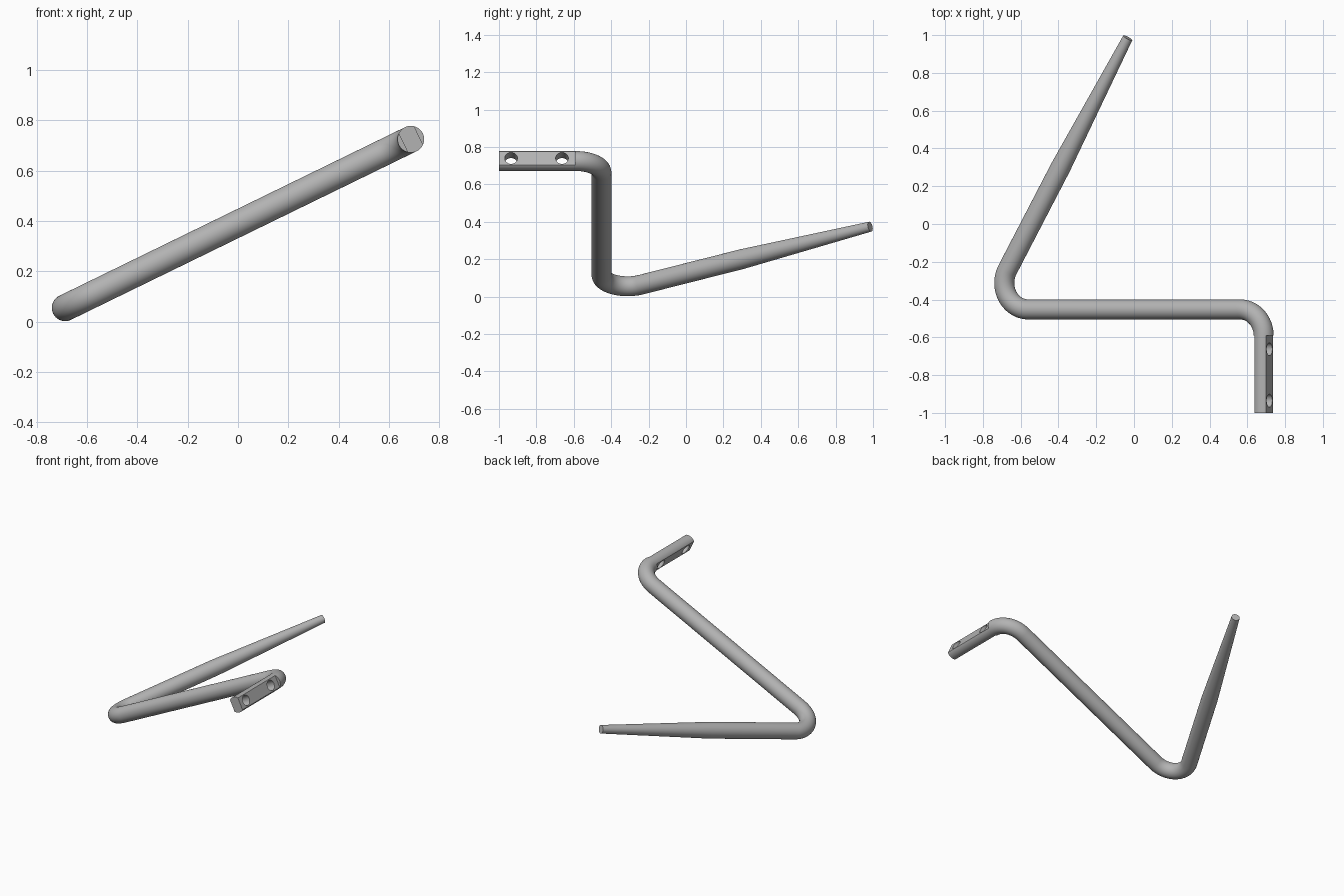
import bpy, bmesh, math
from mathutils import Vector, Matrix

cube = bpy.data.objects.get("Cube")
if cube:
    bpy.data.objects.remove(cube)

SIDES, R, BEND = 64, 0.053, 0.14
TILT = math.radians(26)          # the whole bar lies in one tilted plane
ARM = 0.764                      # half length of the middle run
Y_MID = -0.452
TURN = math.radians(60)
place = Matrix.Translation((0, 0, 0.39)) @ Matrix.Rotation(-TILT, 4, 'Y')

steel = bpy.data.materials.new("grey_steel")
steel.use_nodes = True
GREY = (0.45, 0.45, 0.45, 1)
steel.diffuse_color = GREY
steel.node_tree.nodes["Principled BSDF"].inputs["Base Color"].default_value = GREY


def make_object(name, bm):
    mesh = bpy.data.meshes.new(name)
    bmesh.ops.recalc_face_normals(bm, faces=bm.faces)
    bm.transform(place)
    bm.to_mesh(mesh)
    bm.free()
    mesh.materials.append(steel)
    obj = bpy.data.objects.new(name, mesh)
    bpy.context.collection.objects.link(obj)
    return obj


# Centre line stations: (point, heading, radius)
stations = []


def arc(cx, cy, start, sweep, steps):
    for i in range(steps + 1):
        a = start + sweep * i / steps
        point = Vector((cx + BEND * math.cos(a), cy + BEND * math.sin(a), 0))
        stations.append((point, a + math.pi / 2 * math.copysign(1, sweep), R))


# Mounting end, square bend, middle run, sharp bend
stations.append((Vector((ARM, -1, 0)), math.pi / 2, R))
arc(ARM - BEND, Y_MID - BEND, 0, math.pi / 2, 16)
arc(BEND - ARM, Y_MID + BEND, -math.pi / 2, -2 * TURN, 24)

# Long arm with a tapered end
bend_end = stations[-1][0]
heading = Vector((math.cos(TURN), math.sin(TURN), 0))
for y, radius in ((0.3, R), (0.985, 0.027)):
    stations.append((bend_end + heading * ((y - bend_end.y) / heading.y), TURN, radius))

# Sweep a round section along the centre line
bm = bmesh.new()
rings = []
for point, angle, radius in stations:
    side = Vector((-math.sin(angle), math.cos(angle), 0))
    ring = []
    for k in range(SIDES):
        t = 2 * math.pi * k / SIDES
        ring.append(bm.verts.new(point + radius * (side * math.cos(t) + Vector((0, 0, math.sin(t))))))
    rings.append(ring)
for a, b in zip(rings, rings[1:]):
    for k in range(SIDES):
        n = (k + 1) % SIDES
        bm.faces.new((a[k], a[n], b[n], b[k]))
bm.faces.new(rings[0])
bm.faces.new(rings[-1])
bar = make_object("bent_bar", bm)

# Cutters: two flats on the mounting end and two through holes
cutters = []
for name, sign in (("outer_flat_cutter", 1), ("inner_flat_cutter", -1)):
    bm = bmesh.new()
    bmesh.ops.create_cube(bm, size=1, matrix=Matrix.Translation((ARM + sign * 0.084, -0.84, 0))
                          @ Matrix.Diagonal((0.1, 0.5, 0.2, 1)))
    cutters.append(make_object(name, bm))
for name, y in (("front_hole_cutter", -0.935), ("rear_hole_cutter", -0.663)):
    bm = bmesh.new()
    bmesh.ops.create_cone(bm, cap_ends=True, segments=40, radius1=0.034, radius2=0.034, depth=0.3,
                          matrix=Matrix.Translation((ARM, y, 0)) @ Matrix.Rotation(math.pi / 2, 4, 'Y'))
    cutters.append(make_object(name, bm))

bpy.context.view_layer.objects.active = bar
bar.select_set(True)
for cutter in cutters:
    cutter.select_set(False)
    mod = bar.modifiers.new(cutter.name, 'BOOLEAN')
    mod.operation, mod.solver, mod.object = 'DIFFERENCE', 'EXACT', cutter
    bpy.ops.object.modifier_apply(modifier=mod.name)
    bpy.data.objects.remove(cutter)

bpy.ops.object.shade_smooth_by_angle(angle=math.radians(30))
